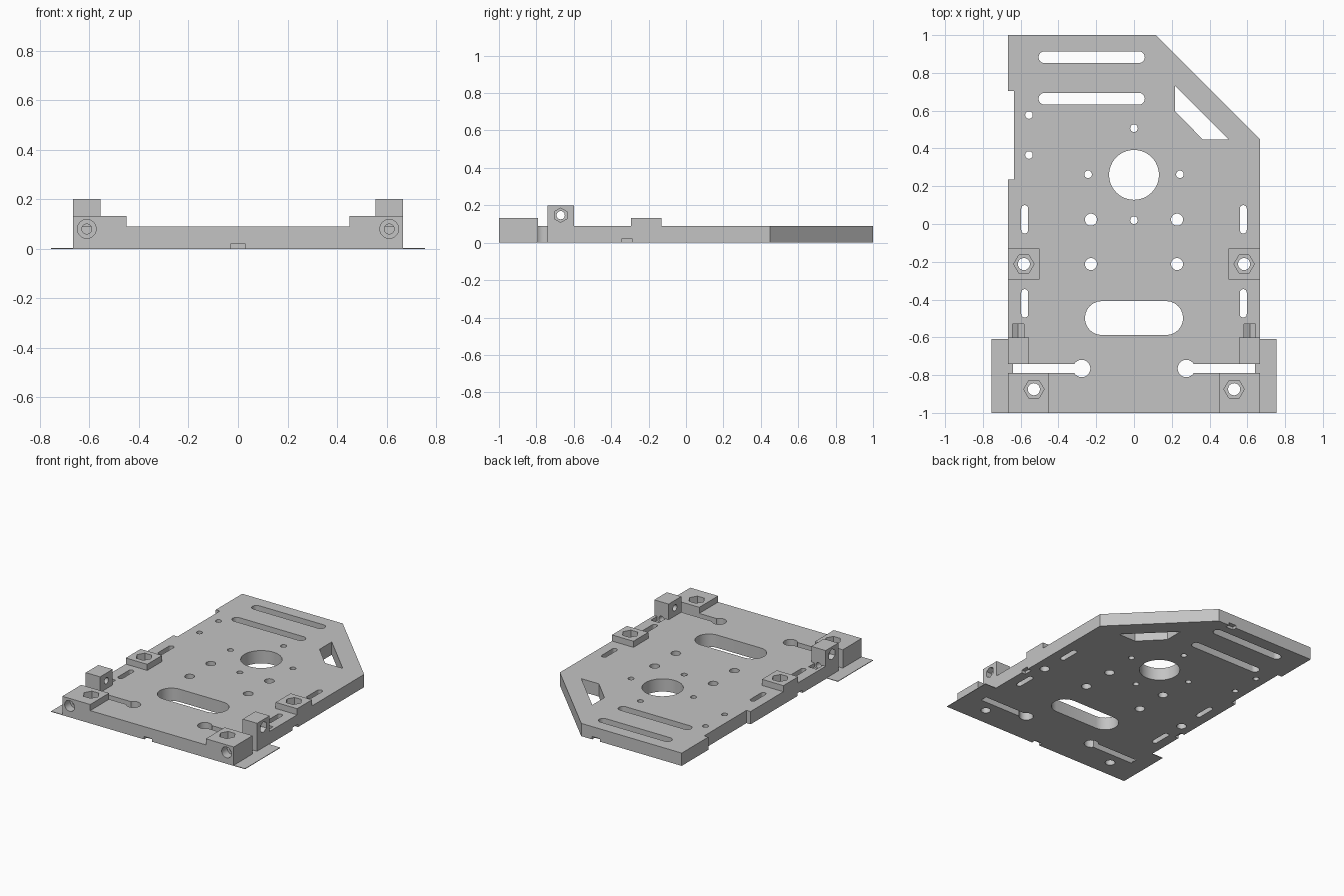
import bpy
import bmesh
from math import sin, cos, pi, radians

if "Cube" in bpy.data.objects:
    bpy.data.objects.remove(bpy.data.objects["Cube"])

grey = bpy.data.materials.new("light_grey_plastic")
grey.use_nodes = True
GREY = (0.55, 0.55, 0.55, 1)
grey.diffuse_color = GREY
grey.node_tree.nodes["Principled BSDF"].inputs["Base Color"].default_value = GREY

PLACE = {"x": lambda u, v, w: (w, u, v),
         "y": lambda u, v, w: (u, w, v),
         "z": lambda u, v, w: (u, v, w)}


def prism(name, profile, lo, hi, axis="z"):
    """Extrude a 2D outline along an axis."""
    bm = bmesh.new()
    rings = [[bm.verts.new(PLACE[axis](u, v, w)) for u, v in profile] for w in (lo, hi)]
    n = len(profile)
    for ring in rings:
        bm.faces.new(ring)
    for i in range(n):
        j = (i + 1) % n
        bm.faces.new((rings[0][i], rings[0][j], rings[1][j], rings[1][i]))
    bmesh.ops.recalc_face_normals(bm, faces=bm.faces)
    mesh = bpy.data.meshes.new(name)
    bm.to_mesh(mesh)
    bm.free()
    mesh.materials.append(grey)
    obj = bpy.data.objects.new(name, mesh)
    bpy.context.collection.objects.link(obj)
    return obj


def rect(x0, x1, y0, y1):
    return [(x0, y0), (x1, y0), (x1, y1), (x0, y1)]


def ngon(x, y, r, n=32, turn=0.0):
    return [(x + r * cos(turn + 2 * pi * i / n), y + r * sin(turn + 2 * pi * i / n))
            for i in range(n)]


def slot(x0, x1, y0, y1, n=12):
    """Rounded slot filling a rectangle."""
    r = min(x1 - x0, y1 - y0) / 2
    wide = x1 - x0 > y1 - y0
    start = -pi / 2 if wide else 0
    ends = [(x1 - r, y0 + r), (x0 + r, y0 + r)] if wide else [(x0 + r, y1 - r), (x0 + r, y0 + r)]
    return [(cx + r * cos(start + k * pi + pi * i / n), cy + r * sin(start + k * pi + pi * i / n))
            for k, (cx, cy) in enumerate(ends) for i in range(n + 1)]


def combine(tool, operation):
    mod = plate.modifiers.new(operation.lower(), "BOOLEAN")
    mod.operation = operation
    mod.solver = "EXACT"
    mod.object = tool
    bpy.context.view_layer.objects.active = plate
    bpy.ops.object.modifier_apply(modifier=mod.name)
    bpy.data.objects.remove(tool)


def add(profile, lo, hi, axis="z"):
    combine(prism("addition", profile, lo, hi, axis), "UNION")


def cut(profile, lo=-0.1, hi=0.3, axis="z"):
    combine(prism("cutter", profile, lo, hi, axis), "DIFFERENCE")


def span(side, a, b):
    return tuple(sorted((side * a, side * b)))


TOP, PAD, TOWER = 0.09, 0.133, 0.2
EDGE = 0.667

# Base plate with clipped corner and side recess
plate = prism("base_plate", [(-EDGE, -1), (EDGE, -1), (EDGE, 0.45), (0.115, 1), (-EDGE, 1),
                             (-EDGE, 0.705), (-0.635, 0.705), (-0.635, 0.235),
                             (-EDGE, 0.235)], 0, TOP)

# Raised pads and clamp towers
for s in (-1, 1):
    add(rect(*span(s, 0.5, EDGE), -0.295, -0.13), 0.04, PAD)
    add(rect(*span(s, 0.45, EDGE), -1, -0.79), 0.04, PAD)
    add(rect(*span(s, 0.555, EDGE), -0.74, -0.6), 0.04, TOWER)

# Central openings, long slots and corner window
cut(ngon(0, 0.26, 0.132, 48))
cut(slot(-0.26, 0.26, -0.588, -0.408))
for y in (0.883, 0.663):
    cut(slot(-0.505, 0.057, y - 0.031, y + 0.031))
cut([(0.217, 0.732), (0.217, 0.597), (0.365, 0.447), (0.502, 0.447)])

# Small round holes on the centre line and left edge
for x, y in ((0, 0.507), (0, 0.02), (-0.556, 0.577), (-0.556, 0.365)):
    cut(ngon(x, y, 0.02, 24))

for s in (-1, 1):
    # Mirrored round holes and edge slots
    cut(ngon(s * 0.243, 0.263, 0.02, 24))
    for y in (0.023, -0.212):
        cut(ngon(s * 0.228, y, 0.032))
    for y in (0.025, -0.42):
        cut(slot(*span(s, 0.56, 0.597), y - 0.075, y + 0.075))
    # Nut pockets in the pads
    for x, y in ((0.583, -0.212), (0.53, -0.875)):
        cut(ngon(s * x, y, 0.032))
        cut(ngon(s * x, y, 0.054, 6), PAD - 0.055, 0.3)
    # Flexure slit with round end
    cut(rect(*span(s, 0.27, 0.8), -0.79, -0.74))
    cut(ngon(s * 0.277, -0.765, 0.046))
    # Clamp screw hole, head recess and nut pocket behind the tower
    cut(ngon(s * 0.611, 0.08, 0.02, 24), -1.1, -0.56, "y")
    cut(ngon(s * 0.611, 0.08, 0.038), -1.1, -0.94, "y")
    cut(ngon(s * 0.613, 0.08, 0.036, 6, pi / 2), -0.6, -0.53, "y")
    # Cross hole in the tower with hexagonal recess outside
    cut(ngon(-0.67, 0.147, 0.022, 24), *span(s, 0.5, 0.8), "x")
    cut(ngon(-0.67, 0.147, 0.038, 6, pi / 2), *span(s, EDGE - 0.04, 0.8), "x")
    # Locating notches under the side edges
    cut(rect(*span(s, EDGE - 0.03, 0.8), -0.345, -0.285), -0.1, 0.02)
    # Locating notches under the front and back edges
    cut(rect(-0.03, 0.03, *span(s, 0.97, 1.1)), -0.1, 0.02)

bpy.ops.object.select_all(action="DESELECT")
plate.select_set(True)
bpy.context.view_layer.objects.active = plate
bpy.ops.object.shade_smooth_by_angle(angle=radians(30))

# Thin brims beside the front corners
for s, side in ((-1, "right"), (1, "left")):
    prism(side + "_brim", rect(*span(s, 0.64, 0.755), -1, -0.61), 0, 0.004)
